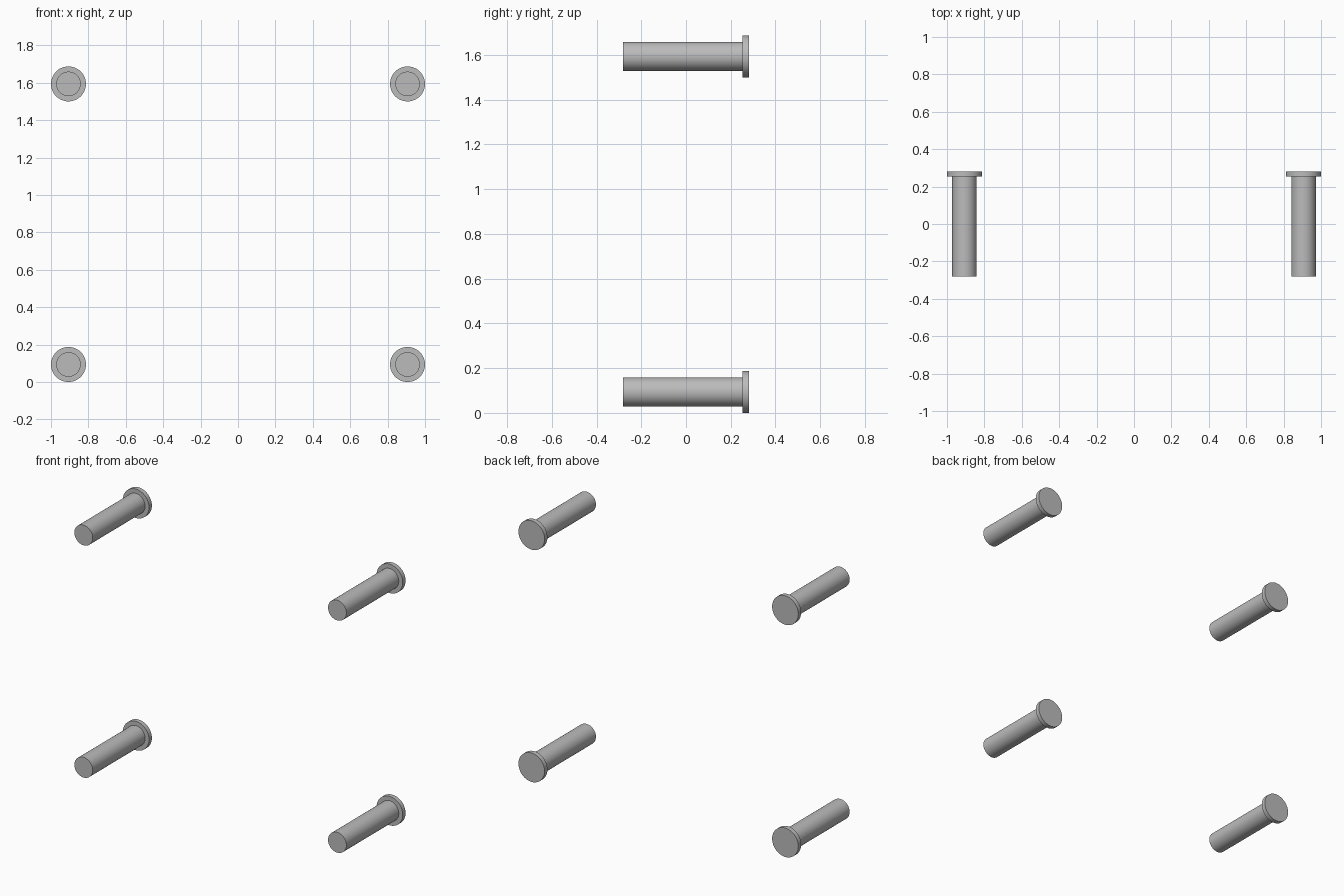
import bpy, bmesh, math
from mathutils import Matrix

if "Cube" in bpy.data.objects:
    bpy.data.objects.remove(bpy.data.objects["Cube"])

SEGMENTS = 48
HEAD_R, SHAFT_R = 0.0935, 0.0655
FRONT_Y, COLLAR_Y, BACK_Y = -0.282, 0.253, 0.282
CENTRE_X = 1.0 - HEAD_R
LOW_Z = HEAD_R
HIGH_Z = LOW_Z + 1.5

metal = bpy.data.materials.new("grey_metal")
metal.diffuse_color = (0.5, 0.5, 0.5, 1.0)
metal.use_nodes = True
metal.node_tree.nodes["Principled BSDF"].inputs["Base Color"].default_value = metal.diffuse_color


def make_pin(name, x, z):
    """Headed pin along y: profile of (radius, y) stations turned around its axis."""
    profile = [(SHAFT_R, FRONT_Y), (SHAFT_R, COLLAR_Y),
               (HEAD_R, COLLAR_Y), (HEAD_R, BACK_Y)]
    bm = bmesh.new()
    rings = []
    for r, y in profile:
        rings.append([bm.verts.new((r * math.cos(a), y, r * math.sin(a)))
                      for a in (2 * math.pi * i / SEGMENTS for i in range(SEGMENTS))])
    for a, b in zip(rings, rings[1:]):
        for i in range(SEGMENTS):
            j = (i + 1) % SEGMENTS
            bm.faces.new((a[i], a[j], b[j], b[i]))
    # end caps
    bm.faces.new(rings[0])
    bm.faces.new(rings[-1])
    bmesh.ops.recalc_face_normals(bm, faces=bm.faces[:])
    bmesh.ops.transform(bm, matrix=Matrix.Translation((x, 0, z)), verts=bm.verts[:])
    mesh = bpy.data.meshes.new(name)
    bm.to_mesh(mesh)
    bm.free()
    mesh.materials.append(metal)
    obj = bpy.data.objects.new(name, mesh)
    bpy.context.collection.objects.link(obj)
    # smooth barrel, crisp rims
    bpy.ops.object.select_all(action='DESELECT')
    obj.select_set(True)
    bpy.context.view_layer.objects.active = obj
    bpy.ops.object.shade_smooth_by_angle(angle=math.radians(30))


# four pins at the corners of a rectangle
for side, x in (("left", -CENTRE_X), ("right", CENTRE_X)):
    for level, z in (("lower", LOW_Z), ("upper", HIGH_Z)):
        make_pin(f"{level}_{side}_pin", x, z)
